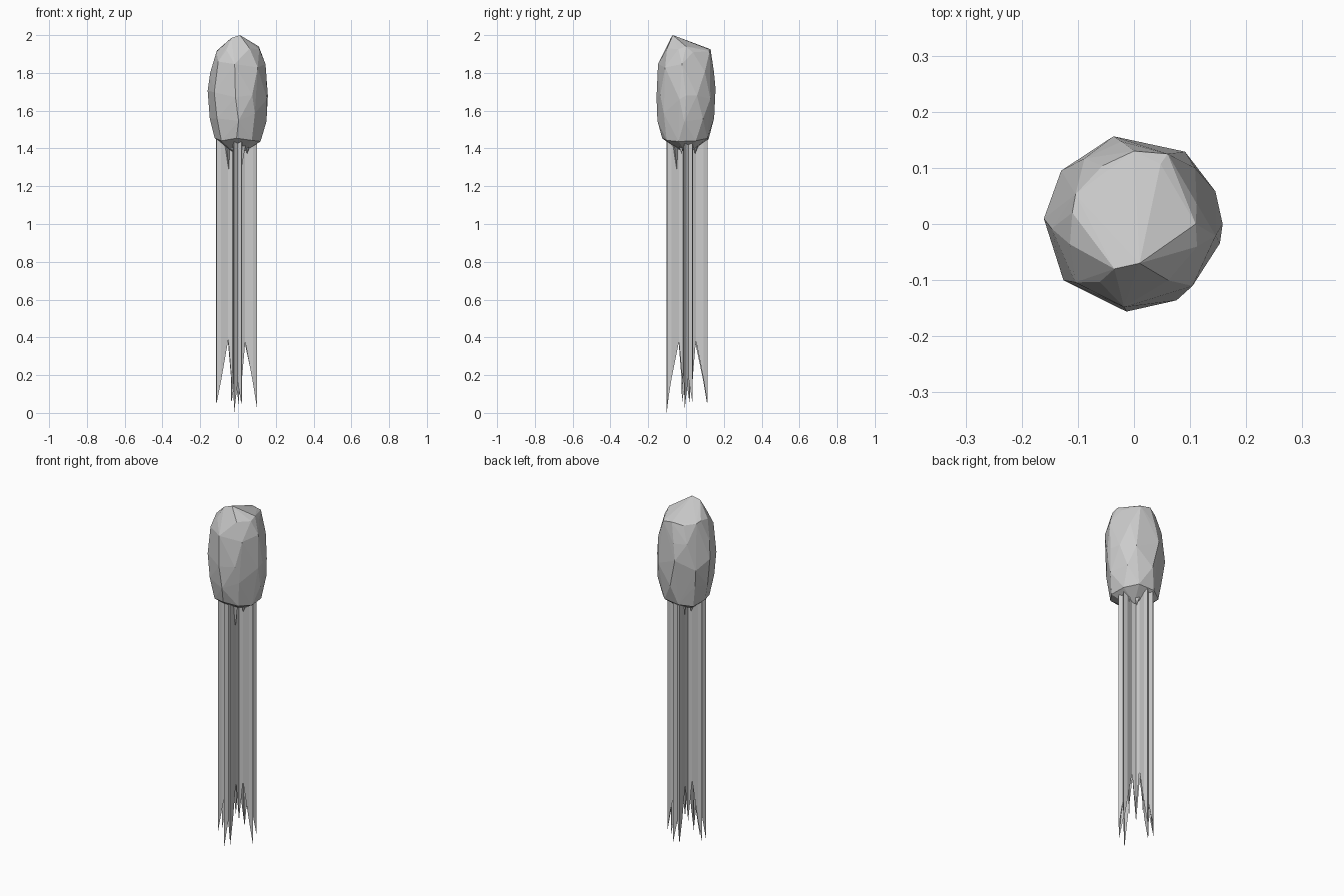
import bpy, bmesh, math, random
from mathutils import Vector

if "Cube" in bpy.data.objects:
    bpy.data.objects.remove(bpy.data.objects["Cube"])

random.seed(4)


def make_object(name, bm):
    mesh = bpy.data.meshes.new(name)
    bm.to_mesh(mesh)
    bm.free()
    ob = bpy.data.objects.new(name, mesh)
    bpy.context.collection.objects.link(ob)
    return ob


# Faceted head: convex hull of gently uneven rings with a ridge-like crown
bm = bmesh.new()
rings = [(1.39, .04, 6), (1.445, .126, 9), (1.57, .149, 8),
         (1.69, .158, 9), (1.83, .149, 8), (1.92, .118, 8)]
for i, (z, r, n) in enumerate(rings):
    for k in range(n):
        a = 2 * math.pi * (k + .5 * (i % 2) + random.uniform(-.2, .2)) / n
        rr = r * random.uniform(.98, 1.02)
        jitter = .03 if i in (2, 3, 4) else .012
        bm.verts.new((rr * math.cos(a), rr * math.sin(a),
                      z + random.uniform(-jitter, jitter)))
for p in [(0.01, -.07, 2.0), (-.035, -.08, 1.985), (.11, .0, 1.94),
          (-.11, .02, 1.92), (0, .13, 1.925), (.06, .125, 1.915),
          (.158, 0, 1.68)]:
    bm.verts.new(p)
bmesh.ops.convex_hull(bm, input=bm.verts[:])
loose = [v for v in bm.verts if not v.link_faces]
bmesh.ops.delete(bm, geom=loose, context='VERTS')
bmesh.ops.recalc_face_normals(bm, faces=bm.faces[:])
make_object("faceted_head", bm)

# Hollow cross-shaped shaft with ragged pointed lower ends
# per arm: (radial, sideways, bottom height); the last point is the
# inner corner shared with the next arm
arm = [(.045, -.018, .36), (.085, -.024, .16), (.107, -.02, .02),
       (.094, 0, .16),
       (.107, .02, .03), (.085, .024, .16), (.045, .018, .36),
       (.024, .024, .12)]
bm = bmesh.new()
top, bottom = [], []
for k in range(4):
    a = k * math.pi / 2 + math.radians(4)
    for r, s, z in arm:
        x = r * math.cos(a) - s * math.sin(a) - .008
        y = r * math.sin(a) + s * math.cos(a) + .006
        top.append(bm.verts.new((x, y, 1.45)))
        lowest = k == 3 and z == .02
        z = 0 if lowest else z + random.uniform(0, .03)
        bottom.append(bm.verts.new((x, y, z)))
n = len(top)
for i in range(n):
    j = (i + 1) % n
    bm.faces.new((bottom[i], bottom[j], top[j], top[i]))
make_object("fluted_shaft", bm)

# Splinters hanging from the underside of the head
bm = bmesh.new()
up = Vector((0, 0, 1))
for k in range(8):
    a = k * math.pi / 4 + .35
    d = Vector((math.cos(a), math.sin(a), 0))
    t = Vector((-d.y, d.x, 0))
    base = [bm.verts.new(d * .075 + t * .02 + up * 1.44),
            bm.verts.new(d * .075 - t * .02 + up * 1.44),
            bm.verts.new(d * .045 + up * 1.42)]
    tip = bm.verts.new(d * .052 + up * (1.29 + .08 * (k % 2)))
    for i in range(3):
        bm.faces.new((base[i], base[(i + 1) % 3], tip))
    bm.faces.new(base)
bmesh.ops.recalc_face_normals(bm, faces=bm.faces[:])
make_object("underside_splinters", bm)
